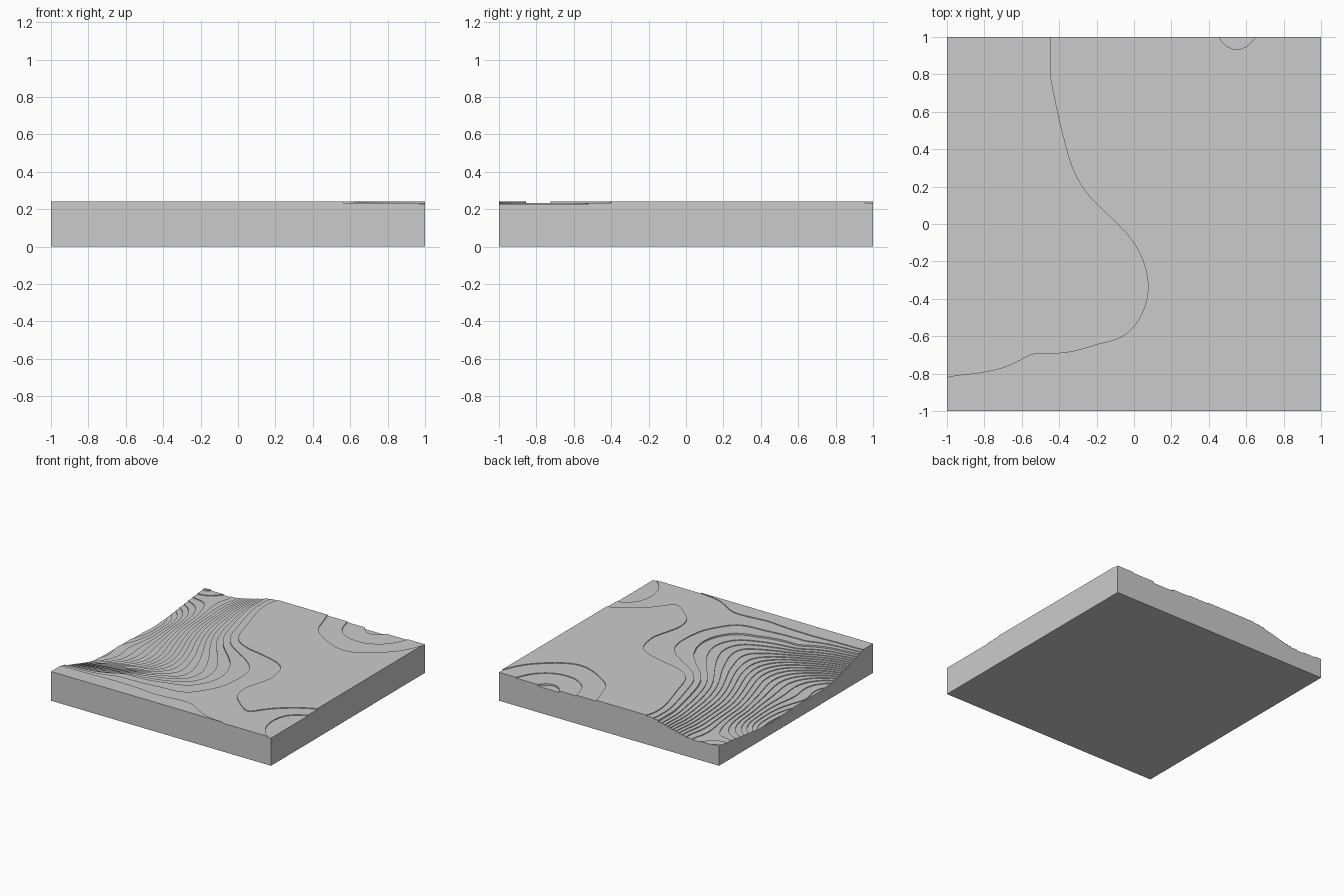
import bpy, bmesh, math

if "Cube" in bpy.data.objects:
    bpy.data.objects.remove(bpy.data.objects["Cube"])

TOP, STEP, N = 0.24, 0.0065, 84

# Survey points grouped by depth, counted in terrace steps below the plateau
shallow = {
    -2: [(.7, .1), (1, 0)],
    -1.5: [(.1, .4), (-.5, -1), (-1, -1)],
    -1: [(1, .5), (.75, -.4), (.1, -1)],
    0: [(-.34, 1), (-.27, .49), (-.19, .27), (.07, .16), (.37, .03), (.41, -.16),
        (.35, -.41), (.43, -.61), (.61, -.73), (1, -.4),
        (-1, -.87), (-.6, -.86), (-.15, -.88), (.3, -.93), (.57, -1),
        (.11, 1), (.2, .75), (.38, .62), (.6, .56), (.83, .7), (1, .96)],
    .5: [(.4, -.85), (.2, -.62)],
    1: [(-.4, 1), (-.01, .06), (.2, -.18), (.18, -.48), (0, -.72), (-.5, -.77),
        (.97, -1), (.84, -.76), (.88, -.6), (1, -.52),
        (.3, 1), (.38, .82), (.56, .76), (.77, .86)],
    1.5: [(1, -.8)],
    2: [(-.45, 1), (-.45, .8), (-.4, .55), (-.33, .3), (-.15, .06), (.04, -.18),
        (.03, -.5), (-.2, -.64), (-.55, -.69), (-.8, -.79), (-1, -.82),
        (.45, 1), (.55, .93), (.65, 1)],
}
valley = {
    5: [(-.22, -.45)], 6: [(-.3, -.2), (-.5, .3)], 7: [(-1, -.7), (-.58, 1)],
    9: [(-.6, -.5), (-.65, .65)], 10.5: [(-1, 1)], 12: [(-.6, -.15), (-.75, 1)],
    14: [(-1, .78), (-.8, .35)], 16.5: [(-1, -.48)], 18: [(-1, -.12)],
    20: [(-1, .2), (-1, .42)],
}
pts = [(x, y, d) for t in (shallow, valley) for d, ps in t.items() for x, y in ps]


def kernel(dx, dy):
    r2 = dx * dx + dy * dy
    return r2 * math.log(r2) if r2 > 1e-12 else 0.0


def solve(a):
    """Gauss-Jordan elimination of an augmented matrix."""
    n = len(a)
    for c in range(n):
        p = max(range(c, n), key=lambda r: abs(a[r][c]))
        a[c], a[p] = a[p], a[c]
        for r in range(n):
            if r != c and a[r][c]:
                f = a[r][c] / a[c][c]
                a[r] = [u - f * v for u, v in zip(a[r], a[c])]
    return [a[i][n] / a[i][i] for i in range(n)]


# Thin-plate surface through the survey points, slightly relaxed
rows = []
for i, (x, y, d) in enumerate(pts):
    row = [kernel(x - u, y - v) for u, v, _ in pts]
    row[i] += 0.004
    rows.append(row + [1, x, y, d])
for side in ([1] * len(pts), [p[0] for p in pts], [p[1] for p in pts]):
    rows.append(list(side) + [0, 0, 0, 0])
w = solve(rows)


def depth(x, y):
    return (sum(k * kernel(x - u, y - v) for k, (u, v, _) in zip(w, pts))
            + w[-3] + w[-2] * x + w[-1] * y)


# Smooth relief, cut along every contour
src = bmesh.new()
bmesh.ops.create_grid(src, x_segments=N, y_segments=N, size=1)
bmesh.ops.triangulate(src, faces=src.faces[:])
for v in src.verts:
    v.co.z = max(-3, min(20.6, depth(v.co.x, v.co.y)))
for k in range(0, 21):
    bmesh.ops.bisect_plane(src, geom=src.verts[:] + src.edges[:] + src.faces[:],
                           dist=1e-5, plane_co=(0, 0, k), plane_no=(0, 0, 1))
src.verts.index_update()


def level(face):
    k = max(0, math.ceil(face.calc_center_median().z))
    return k + (1 if k > 2 else 0)      # the valley rim is a double step


# Flat terraces, risers between them, outer walls and base
bm = bmesh.new()
cache = {}


def vert(v, lv):
    key = (v.index, lv)
    if key not in cache:
        z = 0 if lv is None else TOP - STEP * lv
        cache[key] = bm.verts.new((v.co.x, v.co.y, z))
    return cache[key]


levels = {f: level(f) for f in src.faces}
for f, lv in levels.items():
    bm.faces.new([vert(v, lv) for v in f.verts])
for e in src.edges:
    loops = list(e.link_loops)
    a = loops[0].vert
    b = e.other_vert(a)
    la = levels[loops[0].face]
    lb = levels[loops[1].face] if len(loops) > 1 else None
    if la != lb:
        bm.faces.new([vert(b, la), vert(a, la), vert(a, lb), vert(b, lb)])
rim = [v for v in src.verts if v.is_boundary]
rim.sort(key=lambda v: math.atan2(v.co.y, v.co.x))
bm.faces.new([vert(v, None) for v in reversed(rim)])
bmesh.ops.recalc_face_normals(bm, faces=bm.faces[:])

mesh = bpy.data.meshes.new("terraced_terrain")
bm.to_mesh(mesh)
bm.free()
src.free()
bpy.context.collection.objects.link(bpy.data.objects.new("terraced_terrain", mesh))
